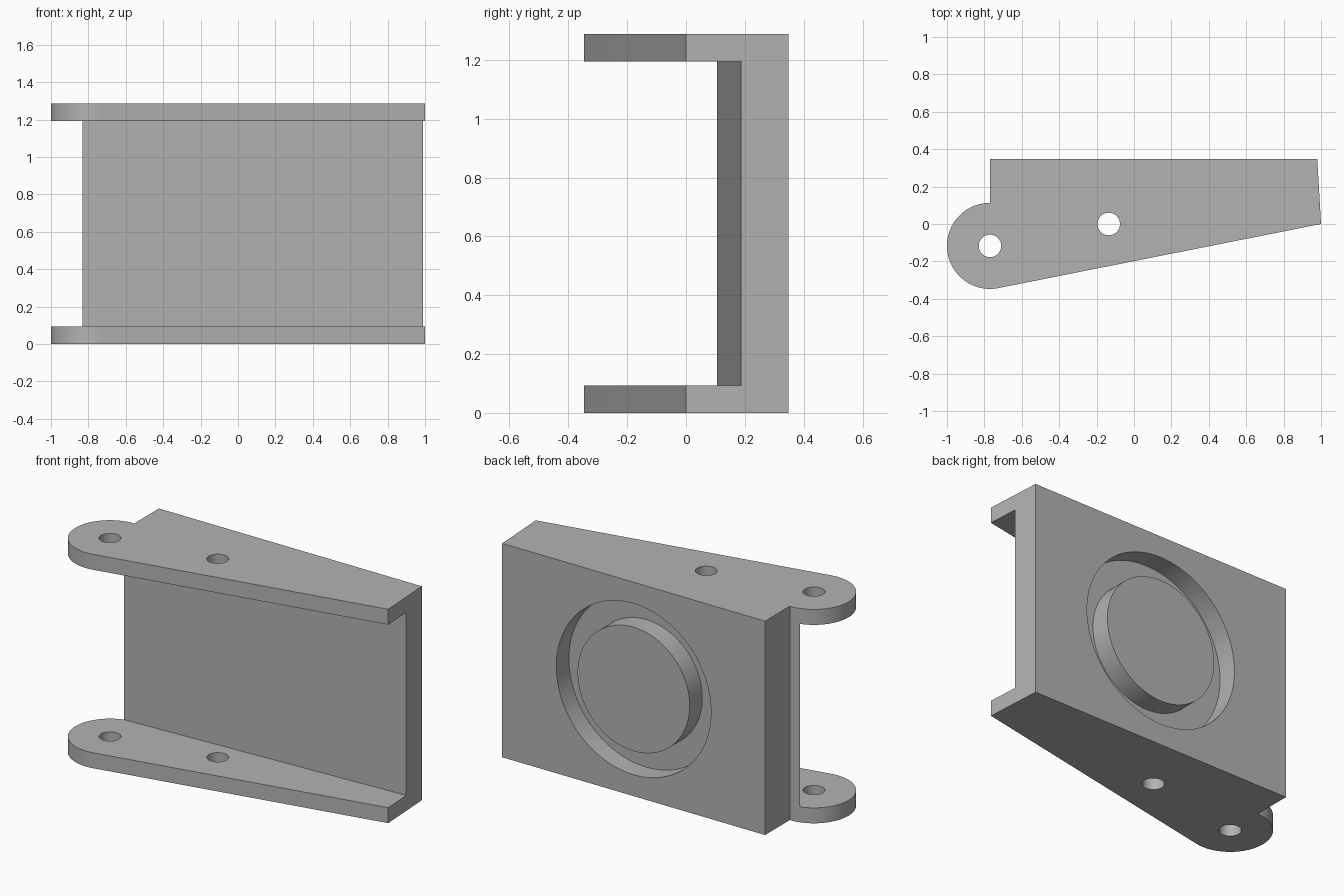
import bpy, bmesh, math
from mathutils import Matrix, Vector

if "Cube" in bpy.data.objects:
    bpy.data.objects.remove(bpy.data.objects["Cube"], do_unlink=True)

HEIGHT, PLATE = 1.287, 0.093
BACK = 0.348
LUG = Vector((-0.77, -0.117))
LUG_R, HOLE_R = 0.23, 0.06
RING_OUTER, RING_INNER, RING_DEPTH = 0.515, 0.373, 0.12

grey = bpy.data.materials.new("plain grey")
grey.use_nodes = True
colour = (0.45, 0.45, 0.45, 1)
grey.diffuse_color = colour
grey.node_tree.nodes["Principled BSDF"].inputs["Base Color"].default_value = colour


def add_object(name, bm):
    bmesh.ops.recalc_face_normals(bm, faces=bm.faces)
    mesh = bpy.data.meshes.new(name)
    bm.to_mesh(mesh)
    bm.free()
    mesh.materials.append(grey)
    obj = bpy.data.objects.new(name, mesh)
    bpy.context.collection.objects.link(obj)
    return obj


def prism(name, outline, z0, z1):
    bm = bmesh.new()
    face = bm.faces.new([bm.verts.new((x, y, z0)) for x, y in outline])
    top = bmesh.ops.extrude_face_region(bm, geom=[face])["geom"]
    verts = [v for v in top if isinstance(v, bmesh.types.BMVert)]
    bmesh.ops.translate(bm, verts=verts, vec=(0, 0, z1 - z0))
    return add_object(name, bm)


def cylinder(name, radius, depth, centre, along_y=False):
    bm = bmesh.new()
    turn = Matrix.Rotation(math.pi / 2, 4, "X") if along_y else Matrix()
    bmesh.ops.create_cone(bm, cap_ends=True, segments=96, radius1=radius,
                          radius2=radius, depth=depth,
                          matrix=Matrix.Translation(centre) @ turn)
    return add_object(name, bm)


def cut(target, cutter):
    mod = target.modifiers.new("cut", "BOOLEAN")
    mod.operation, mod.solver, mod.object = "DIFFERENCE", "EXACT", cutter
    bpy.context.view_layer.objects.active = target
    bpy.ops.object.modifier_apply(modifier=mod.name)
    bpy.data.objects.remove(cutter, do_unlink=True)


# Bracket outline: rounded lug, sloping front edge, straight back
arc = [math.radians(90 + 191 * i / 48) for i in range(49)]
outline = [(LUG.x + LUG_R * math.cos(a), LUG.y + LUG_R * math.sin(a)) for a in arc]
outline += [(1, 0), (0.98, BACK), (LUG.x, BACK)]
bracket = prism("bracket", outline, 0, HEIGHT)

# Open channel between the two plates, leaving a tapered web
channel = [(-1.2, 0.088), (1.2, 0.196), (1.2, -1), (-1.2, -1)]
cut(bracket, prism("channel_cutter", channel, PLATE, HEIGHT - PLATE))

# Pivot holes through both plates
for x, y in (LUG, (-0.135, 0)):
    cut(bracket, cylinder("hole_cutter", HOLE_R, 3, (x, y, HEIGHT / 2)))

# Ring groove in the back face
centre = (0.105, BACK, HEIGHT / 2)
ring = cylinder("ring_cutter", RING_OUTER, 2 * RING_DEPTH, centre, True)
cut(ring, cylinder("ring_core", RING_INNER, 1, centre, True))
cut(bracket, ring)

# Smooth curved walls, crisp edges
bpy.ops.object.select_all(action="DESELECT")
bracket.select_set(True)
bpy.context.view_layer.objects.active = bracket
bpy.ops.object.shade_smooth_by_angle(angle=math.radians(20))
weighted = bracket.modifiers.new("even_normals", "WEIGHTED_NORMAL")
weighted.keep_sharp = True
